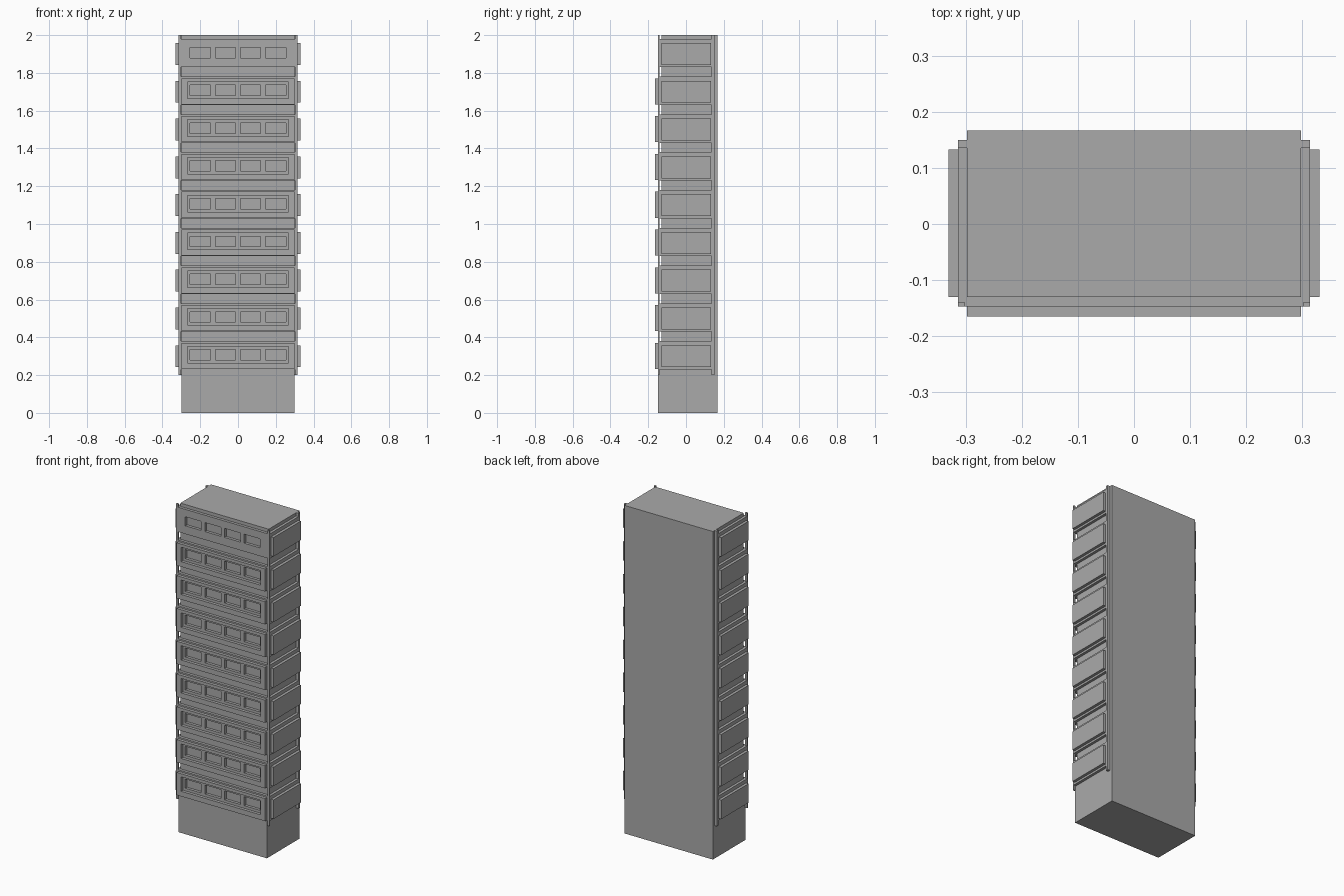
import bpy
import bmesh
from mathutils import Matrix, Vector

cube = bpy.data.objects.get("Cube")
if cube:
    bpy.data.objects.remove(cube, do_unlink=True)

grey = bpy.data.materials.new("concrete_grey")
grey.use_nodes = True
COLOR = (0.4, 0.4, 0.4, 1)
grey.diffuse_color = COLOR
grey.node_tree.nodes["Principled BSDF"].inputs["Base Color"].default_value = COLOR


def add_box(bm, xs, ys, zs):
    lo, hi = (Vector(p) for p in zip(xs, ys, zs))
    mat = Matrix.Translation((lo + hi) / 2) @ Matrix.Diagonal((*(hi - lo), 1))
    bmesh.ops.create_cube(bm, size=1, matrix=mat)


def make_part(name, boxes):
    bm = bmesh.new()
    for box in boxes:
        add_box(bm, *box)
    mesh = bpy.data.meshes.new(name)
    bm.to_mesh(mesh)
    bm.free()
    mesh.materials.append(grey)
    obj = bpy.data.objects.new(name, mesh)
    bpy.context.collection.objects.link(obj)
    return obj


def both_sides(x0, x1, ys, zs):
    return [((x0, x1), ys, zs), ((-x1, -x0), ys, zs)]


def pierced_plate(half_width, ys, zs, holes, hole_zs):
    """Plate facing the front with a row of rectangular openings."""
    xs = (-half_width, half_width)
    boxes = [(xs, ys, (zs[0], hole_zs[0])), (xs, ys, (hole_zs[1], zs[1]))]
    edges = [-half_width] + [x for hole in holes for x in hole] + [half_width]
    for pier in zip(edges[::2], edges[1::2]):
        boxes.append((pier, ys, hole_zs))
    return boxes


WALL_X, SLAB_X, PANEL_X = 0.298, 0.314, 0.331
WALL_Y, SLAB_Y, FRAME_Y, BACK_Y = -0.13, -0.147, -0.165, 0.167
FLOORS = 9
windows = [(c - 0.054, c + 0.054) for c in (-0.199, -0.066, 0.066, 0.199)]

# Tower core and ground storey
make_part("tower_core", [((-WALL_X, WALL_X), (WALL_Y, BACK_Y), (0, 2))])
make_part("ground_storey", [((-WALL_X, WALL_X), (SLAB_Y, WALL_Y), (0, 0.23))])

# Full-height corner posts
make_part("corner_posts",
          both_sides(0.302, SLAB_X, (SLAB_Y, WALL_Y - 0.009), (0.2, 2))
          + both_sides(WALL_X, SLAB_X, (0.135, 0.15), (0.2, 2)))

# Storeys, separated by recessed bands
for i in range(FLOORS):
    z = 0.2 * (i + 1)
    slab_z = (z + 0.03, z + 0.18)
    make_part(f"window_wall_{i + 1}",
              pierced_plate(0.302, (SLAB_Y, WALL_Y), slab_z,
                            windows, (z + 0.08, z + 0.135)))
    make_part(f"side_walls_{i + 1}",
              both_sides(WALL_X, SLAB_X, (WALL_Y - 0.009, 0.135), slab_z))
    make_part(f"side_panels_{i + 1}",
              both_sides(SLAB_X, PANEL_X, (WALL_Y, 0.133),
                         (z + 0.042, z + 0.158)))
    # Raised frame around the windows, on all but the top storey
    if i < FLOORS - 1:
        make_part(f"window_frame_{i + 1}",
                  pierced_plate(WALL_X, (FRAME_Y, SLAB_Y),
                                (z + 0.033, z + 0.171),
                                [(-0.268, 0.268)], (z + 0.064, z + 0.152)))
